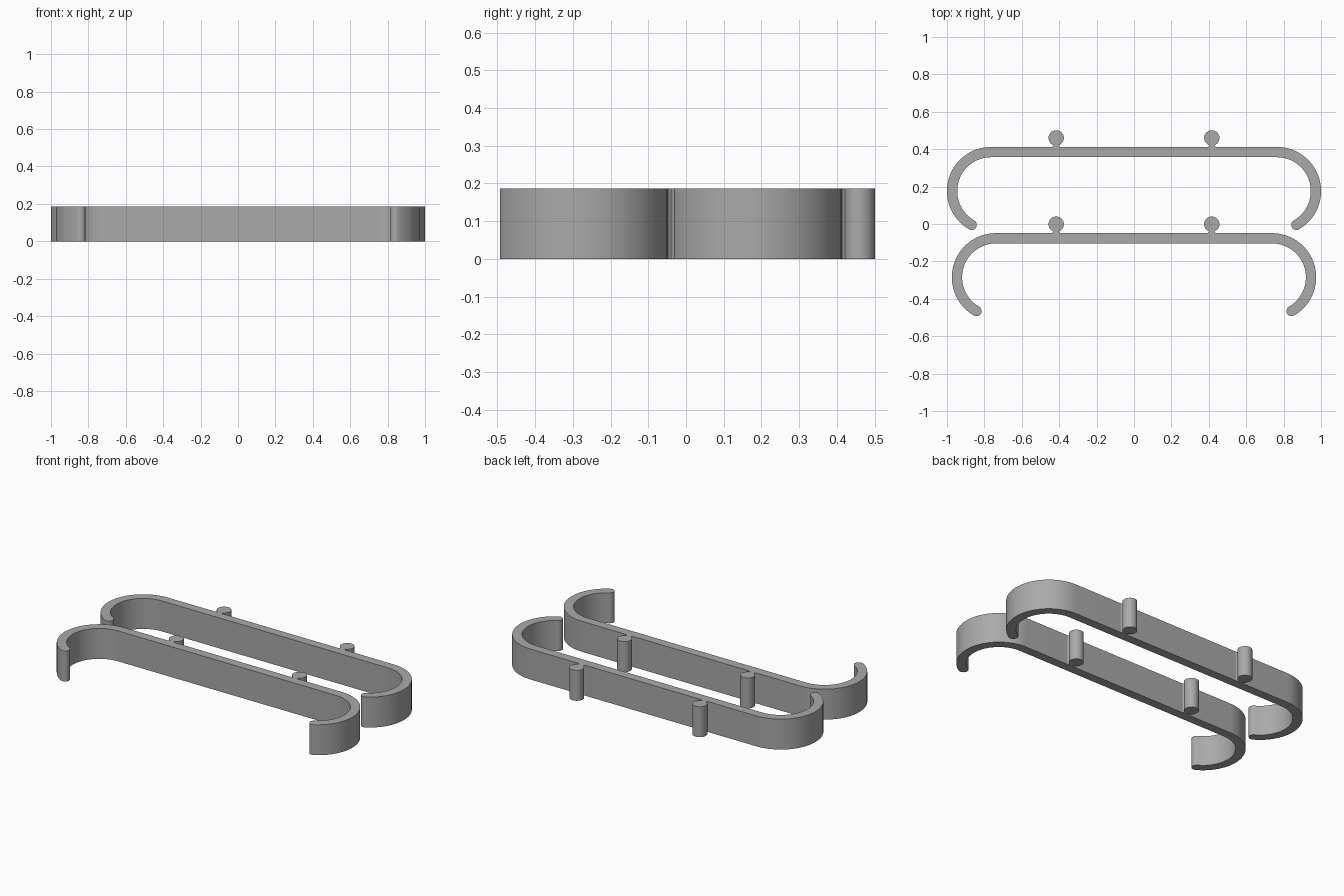
import bpy
import bmesh
import math
from mathutils import Vector

HEIGHT = 0.186
OUTER, INNER = 0.236, 0.181      # hook radii
MID, HALF = (OUTER + INNER) / 2, (OUTER - INNER) / 2
TIP = math.radians(-60)          # where each hook ends

cube = bpy.data.objects.get("Cube")
if cube:
    bpy.data.objects.remove(cube, do_unlink=True)

grey = bpy.data.materials.new("plain_grey")
grey.use_nodes = True
colour = (0.4, 0.4, 0.4, 1)
grey.diffuse_color = colour
grey.node_tree.nodes["Principled BSDF"].inputs["Base Color"].default_value = colour


def arc(cx, cy, radius, start, end, steps):
    """Points along a circular arc."""
    angles = [start + (end - start) * i / steps for i in range(steps + 1)]
    return [Vector((cx + radius * math.cos(a), cy + radius * math.sin(a))) for a in angles]


def extrude(name, outline):
    """Raise a flat outline to the full strip height."""
    bm = bmesh.new()
    base = bm.faces.new([bm.verts.new((p.x, p.y, 0)) for p in outline])
    top = bmesh.ops.extrude_face_region(bm, geom=[base])["geom"]
    verts = [v for v in top if isinstance(v, bmesh.types.BMVert)]
    bmesh.ops.translate(bm, verts=verts, vec=(0, 0, HEIGHT))
    bmesh.ops.recalc_face_normals(bm, faces=bm.faces)
    mesh = bpy.data.meshes.new(name)
    bm.to_mesh(mesh)
    bm.free()
    mesh.materials.append(grey)
    obj = bpy.data.objects.new(name, mesh)
    bpy.context.collection.objects.link(obj)
    bpy.ops.object.select_all(action="DESELECT")
    obj.select_set(True)
    bpy.context.view_layer.objects.active = obj
    bpy.ops.object.shade_smooth_by_angle(angle=math.radians(35))
    return obj


def clip_strip(name, cx, cy):
    """Straight bar with an inward hook and rounded tip at each end."""
    outer = arc(cx, cy, OUTER, TIP, math.pi / 2, 40)
    inner = arc(cx, cy, INNER, math.pi / 2, TIP, 40)
    tip = arc(cx + MID * math.cos(TIP), cy + MID * math.sin(TIP), HALF,
              TIP - math.pi, TIP, 12)[1:-1]
    right = inner + tip + outer
    left = [Vector((-p.x, p.y)) for p in reversed(right)]
    extrude(name, right + left)


def stud(name, x, bar_back, cy):
    """Round post on a narrow neck that flares into the bar."""
    post, neck, flare = 0.041, 0.014, 0.012
    gap = math.asin(neck / post)
    down = -math.pi / 2
    ring = arc(x, cy, post, down + gap, down + 2 * math.pi - gap, 36)
    left = arc(x - neck - flare, bar_back + flare, flare, 0, down, 6)
    right = [Vector((2 * x - p.x, p.y)) for p in reversed(left)]
    extrude(name, ring + left + right)


# Two matching clips, the back one set slightly wider
for label, cx, cy in (("front", 0.738, -0.285), ("back", 0.764, 0.176)):
    clip_strip(label + "_clip", cx, cy)
    for side, x in (("right", -0.416), ("left", 0.416)):
        stud(f"{label}_{side}_stud", x, cy + OUTER, cy + OUTER + 0.048)
